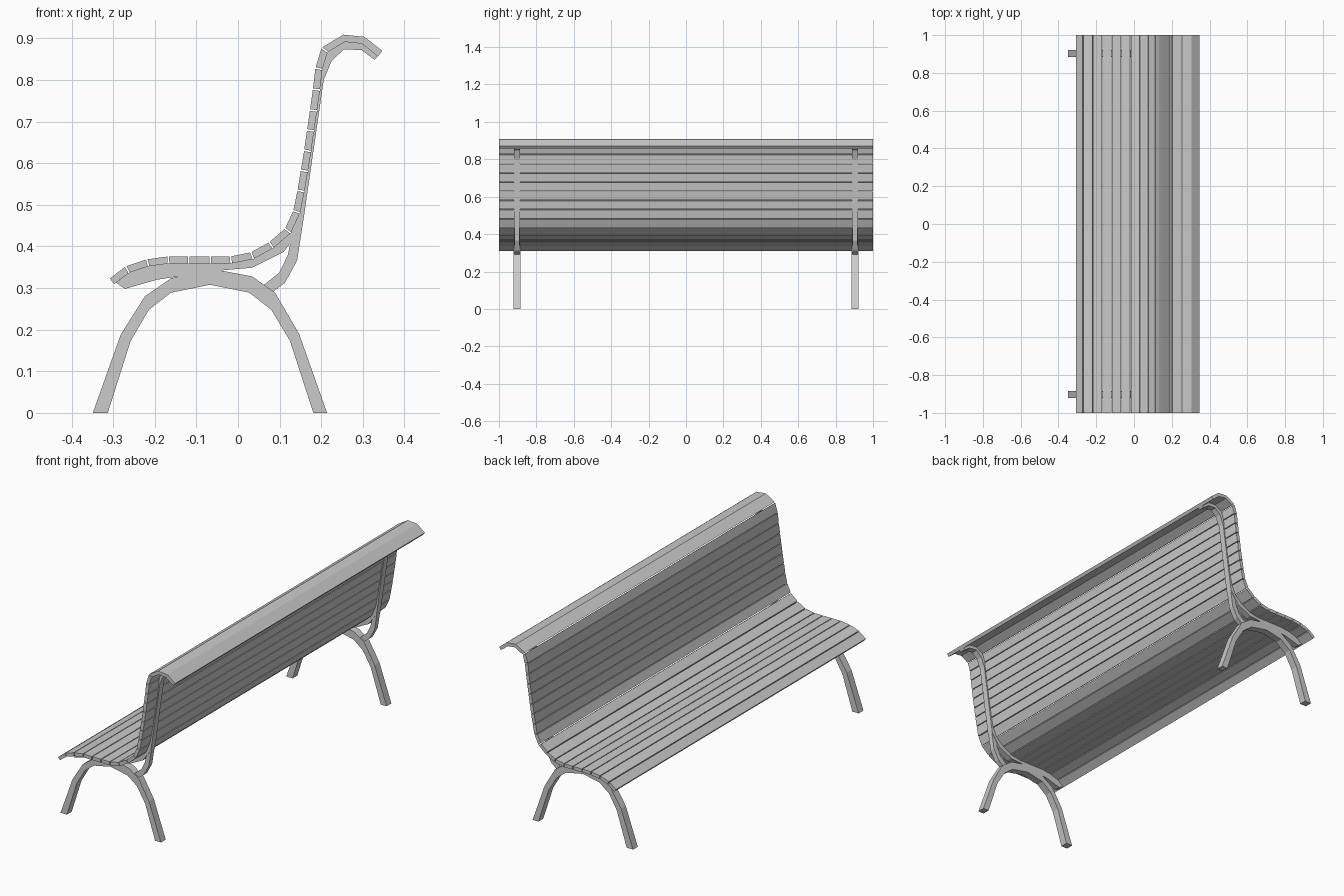
import bpy, bmesh
from mathutils import Vector

if "Cube" in bpy.data.objects:
    bpy.data.objects.remove(bpy.data.objects["Cube"])


def prism(name, pts, y_mid, width):
    """Extrude a closed x-z outline along y, centred on y_mid."""
    bm = bmesh.new()
    verts = [bm.verts.new((x, y_mid - width / 2, z)) for x, z in pts]
    face = bm.faces.new(verts)
    ext = bmesh.ops.extrude_face_region(bm, geom=[face])
    moved = [g for g in ext["geom"] if isinstance(g, bmesh.types.BMVert)]
    bmesh.ops.translate(bm, verts=moved, vec=(0, width, 0))
    bmesh.ops.recalc_face_normals(bm, faces=bm.faces)
    mesh = bpy.data.meshes.new(name)
    bm.to_mesh(mesh)
    bm.free()
    obj = bpy.data.objects.new(name, mesh)
    bpy.context.collection.objects.link(obj)
    return obj


def offset(path, d):
    """Mitred offset of an open path to its right-hand side."""
    dirs = [(b - a).normalized() for a, b in zip(path, path[1:])]
    out = []
    for i, p in enumerate(path):
        a, b = dirs[max(i - 1, 0)], dirs[min(i, len(dirs) - 1)]
        na, nb = Vector((a.y, -a.x)), Vector((b.y, -b.x))
        m = (na + nb).normalized()
        out.append(p + m * (d / m.dot(na)))
    return out


# Sitting surface profile, from seat front to the curled top of the back
top = [Vector(p) for p in (
    (-.308, .323), (-.27, .352), (-.219, .369), (-.168, .376), (-.118, .376),
    (-.067, .376), (-.018, .376), (.031, .386), (.075, .41), (.113, .443),
    (.133, .486), (.143, .535), (.151, .583), (.159, .631), (.166, .68),
    (.173, .728), (.18, .778), (.186, .829), (.201, .878), (.253, .909),
    (.304, .904), (.347, .87))]
under = offset(top, .017)

# Slats, with narrow gaps except along the curl
for i in range(len(top) - 1):
    step = (top[i + 1] - top[i]).normalized()
    g0 = step * (.002 if 0 < i < 19 else 0)
    g1 = step * (.002 if i < 18 else 0)
    prism(f"slat_{i + 1:02d}",
          [top[i] + g0, top[i + 1] - g1, under[i + 1] - g1, under[i] + g0],
          0, 2.0)

# Rail under the slats
rail = [(-.293, .313)] + [tuple(p) for p in under[1:]] + [
    (.328, .849), (.297, .872), (.255, .874), (.225, .846), (.206, .80),
    (.155, .448), (.11, .387), (.034, .349), (-.067, .34), (-.195, .32),
    (-.272, .298)]

# Arched legs
arch = [(-.349, 0), (-.282, .188), (-.224, .28), (-.162, .323), (-.067, .347),
        (.034, .328), (.089, .289), (.147, .19), (.214, 0),
        (.181, 0), (.125, .173), (.08, .248), (.027, .289), (-.067, .308),
        (-.161, .289), (-.214, .248), (-.258, .173), (-.313, 0)]

# Curved brace joining the arch to the back
brace = [(.06, .306), (.099, .337), (.12, .38), (.13, .43), (.155, .449),
         (.142, .366), (.113, .313), (.082, .289)]

for side, y in (("left", -.903), ("right", .903)):
    prism(f"rail_{side}", rail, y, .032)
    prism(f"leg_arch_{side}", arch, y, .038)
    prism(f"brace_{side}", brace, y, .026)
